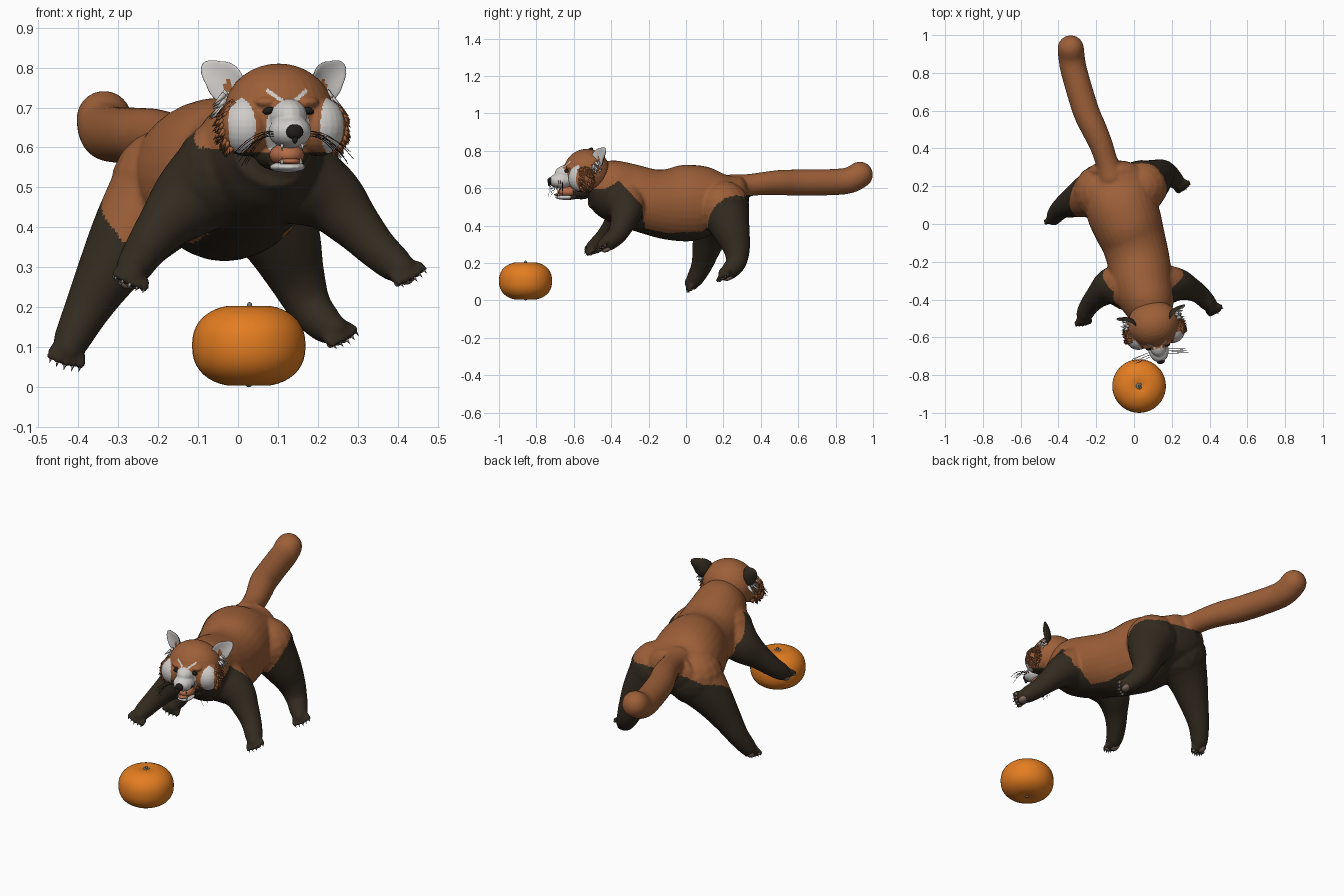
import bpy, bmesh, math, random
from mathutils import Vector, Matrix

random.seed(4)
if "Cube" in bpy.data.objects:
    bpy.data.objects.remove(bpy.data.objects["Cube"])


def material(name, *rgb):
    m = bpy.data.materials.new(name)
    m.use_nodes = True
    m.diffuse_color = (*rgb, 1)
    m.node_tree.nodes["Principled BSDF"].inputs["Base Color"].default_value = (*rgb, 1)
    return m


RUST = material("rust fur", .335, .115, .04)
DARK = material("dark brown fur", .033, .024, .014)
WHITE = material("pale fur", .62, .6, .58)
ORANGE = material("orange peel", .77, .205, .015)
BLACK = material("nose and eye black", .014, .012, .01)
PINK = material("mouth pink", .46, .15, .065)
CLAW = material("claw grey", .28, .26, .24)
PAD = material("paw pad", .2, .14, .11)
STEM = material("stem grey", .17, .17, .13)

HEAD = Matrix.Translation((.102, -.53, .685)) @ Matrix.Rotation(.2, 4, 'Z')
WORLD = Matrix.Identity(4)


def ball(bm, centre, radii, seg=16, turn=WORLD):
    m = Matrix.Translation(centre) @ turn @ Matrix.Diagonal((*radii, 1))
    bmesh.ops.create_uvsphere(bm, u_segments=seg, v_segments=seg // 2 + 2, radius=1, matrix=m)


def aim(direction):
    return Vector(direction).to_track_quat('Z', 'Y').to_matrix().to_4x4()


def cone(bm, base, direction, radius, length):
    """Slim pyramid built directly from its vertices."""
    m = Matrix.Translation(base) @ aim(direction)
    ring = [bm.verts.new(m @ Vector((radius * math.cos(a), radius * math.sin(a), 0)))
            for a in (math.tau * i / 5 for i in range(5))]
    tip = bm.verts.new(m @ Vector((0, 0, length)))
    bm.faces.new(ring[::-1])
    for a, b in zip(ring, ring[1:] + ring[:1]):
        bm.faces.new((a, b, tip))


def spline(points, steps=5):
    """Smooth interpolation through points of any dimension."""
    p = [Vector(q) for q in points]
    p = [p[0] * 2 - p[1]] + p + [p[-1] * 2 - p[-2]]
    out = []
    for a, b, c, d in zip(p, p[1:], p[2:], p[3:]):
        for i in range(steps):
            t = i / steps
            out.append((b * 2 + (c - a) * t + (a * 2 - b * 5 + c * 4 - d) * t ** 2
                        + (b * 3 - a - c * 3 + d) * t ** 3) / 2)
    return out + [p[-2]]


def loft(bm, points, cap=1, seg=24):
    """Round tube along a path of x, y, z and one or two radii, with domed ends."""
    path = spline(points)
    rings = []
    for i, p in enumerate(path):
        before, after = path[max(i - 1, 0)], path[min(i + 1, len(path) - 1)]
        along = (Vector(after[:3]) - Vector(before[:3])).normalized()
        side = along.cross(Vector((0, 0, 1))).normalized()
        up = side.cross(along)
        rings.append([bm.verts.new(Vector(p[:3]) + side * p[3] * math.cos(a) + up * p[-1] * math.sin(a))
                      for a in (math.tau * k / seg for k in range(seg))])
    for r, s in zip(rings, rings[1:]):
        for k in range(seg):
            bm.faces.new((r[k], r[k - 1], s[k - 1], s[k]))
    bm.faces.new(rings[0])
    bm.faces.new(rings[-1][::-1])
    for p in (path[0], path[-1]):
        ball(bm, p[:3], (p[3], p[3] * cap, p[-1]))


def finish(name, bm, mats, frame=WORLD, rule=None, fuse=0):
    """Turn bm into an object, optionally fused into one skin and coloured by a rule."""
    me = bpy.data.meshes.new(name)
    bm.to_mesh(me)
    bm.free()
    ob = bpy.data.objects.new(name, me)
    bpy.context.collection.objects.link(ob)
    if fuse:
        skin = ob.modifiers.new("Skin", 'REMESH')
        skin.mode, skin.voxel_size = 'VOXEL', fuse
        relax = ob.modifiers.new("Relax", 'SMOOTH')
        relax.factor, relax.iterations = .5, 4
        graph = bpy.context.evaluated_depsgraph_get()
        me = bpy.data.meshes.new_from_object(ob.evaluated_get(graph))
        ob.modifiers.clear()
        ob.data = me
    me.materials.clear()
    for m in mats:
        me.materials.append(m)
    for f in me.polygons:
        f.use_smooth = True
        f.material_index = rule(f) if rule else 0
    me.transform(frame)


# Body: torso, tail, four legs and toes fused into one skin
body, claws, pads = bmesh.new(), bmesh.new(), bmesh.new()
TORSO = [(.09, -.49, .62, .11, .12), (.075, -.42, .6, .14, .155), (.045, -.32, .565, .16, .17),
         (.025, -.2, .53, .165, .175), (0, -.1, .515, .17, .19), (-.035, 0, .52, .185, .205),
         (-.07, .1, .53, .19, .19), (-.085, .2, .535, .18, .15), (-.1, .28, .55, .145, .115)]
loft(body, TORSO, .4, 32)
TAIL = [(-.12, .25, .6, .075), (-.145, .33, .615, .06), (-.175, .42, .625, .062), (-.21, .5, .63, .067),
        (-.255, .6, .63, .07), (-.315, .8, .633, .07), (-.33, .88, .645, .07), (-.335, .93, .672, .07)]
loft(body, TAIL)

LEGS = [  # path with radius, then pointing direction of the paw
    ([(-.03, -.33, .54, .13), (-.12, -.33, .47, .1), (-.19, -.38, .4, .066),
      (-.235, -.43, .34, .052), (-.26, -.475, .3, .045), (-.265, -.5, .285, .036)], (-.1, -.8, -.55)),
    ([(.1, -.33, .54, .13), (.22, -.32, .48, .092), (.29, -.34, .41, .066),
      (.345, -.37, .35, .052), (.39, -.415, .31, .045), (.41, -.44, .295, .036)], (.65, -.65, -.4)),
    ([(-.17, .17, .5, .15), (-.26, .14, .39, .108), (-.33, .11, .28, .077),
      (-.38, .085, .19, .057), (-.415, .05, .12, .046), (-.425, .03, .095, .038)], (-.15, -.55, -.8)),
    ([(.04, .2, .5, .14), (.105, .24, .38, .103), (.145, .27, .28, .074),
      (.178, .268, .205, .056), (.215, .235, .16, .047), (.24, .21, .143, .038)], (.65, -.5, -.45))]
for path, direction in LEGS:
    loft(body, path)
    tip, d = Vector(path[-1][:3]), Vector(direction).normalized()
    side = d.cross(Vector((0, 0, 1))).normalized()
    side = (side - side.cross(d) * math.copysign(.55, tip.x)).normalized()
    up = side.cross(d)
    for i in range(-2, 3):
        toe = (d + side * i * .12).normalized()
        root = tip + side * i * .016
        end = root + toe * (.036 - abs(i) * .004)
        ball(body, root.lerp(end, .6), (.0135, .0135, .032), 10, aim(toe))
        cone(claws, end + d * .005, d - up * .5, .006, .021)
        ball(pads, end - up * .008, (.009,) * 3, 8)
    ball(pads, tip - up * .021, (.027, .02, .03), 14, aim(d))

EDGE = [(-1, .58), (-.42, .6), (-.36, .64), (-.235, .51), (-.22, .385), (-.1, .36), (.09, .37),
        (.2, .46), (.315, .56), (.352, .565), (.37, 0), (2, 0)]


def body_rule(f):
    x, y, z = f.center
    for (y0, z0), (y1, z1) in zip(EDGE, EDGE[1:]):
        if y0 <= y < y1:
            edge = z0 + (z1 - z0) * (y - y0) / (y1 - y0)
    if 0 < y < .35:
        edge += 1.3 * max(0, abs(x + .09) - .2)
    return int(z < edge)


finish("body", body, [RUST, DARK], rule=body_rule, fuse=.008)
finish("claws", claws, [CLAW])
finish("paw_pads", pads, [PAD])

# Head: skull, cheeks, muzzle and open jaw fused, with a painted face mask
head = bmesh.new()
ball(head, (0, 0, 0), (.138, .125, .125), 32)
ball(head, (0, -.1, -.005), (.05, .075, .045))
ball(head, (0, -.14, -.045), (.054, .066, .042))
ball(head, (0, -.11, -.134), (.045, .065, .014))
ball(head, (0, -.03, -.1), (.07, .07, .045))
for s in (-1, 1):
    ball(head, (s * .092, -.045, -.032), (.07, .075, .075), 24)
    ball(head, (s * .048, -.095, .028), (.035, .03, .016))


def head_rule(f):
    x, y, z = f.center
    x = abs(x)
    muzzle = y < -.08 and (x / .056) ** 2 + ((z + .04) / .075) ** 2 < 1
    cheek = y < -.065 and ((x - .115) / .032) ** 2 + ((z + .03) / .07) ** 2 < 1
    brow = y < -.05 and .012 < x < .052 and abs(z - .02 - x * .75) < .006
    if muzzle or cheek or brow or (z < -.1 and y < -.1):
        return 2
    return int(z < -.097)


finish("head", head, [RUST, DARK, WHITE], HEAD, head_rule, fuse=.004)

# Nose, eyes and mouth
face = bmesh.new()
ball(face, (0, -.201, -.046), (.022, .014, .019))
ball(face, (0, -.204, -.062), (.007, .008, .014))
for s in (-1, 1):
    ball(face, (s * .05, -.121, .007), (.016, .011, .009), 16, Matrix.Rotation(s * .25, 4, 'Y'))
finish("nose_and_eyes", face, [BLACK], HEAD)
mouth = bmesh.new()
ball(mouth, (0, -.1, -.104), (.044, .06, .03))
ball(mouth, (0, -.135, -.12), (.028, .045, .009))
finish("mouth_and_tongue", mouth, [PINK], HEAD)
teeth = bmesh.new()
for s in (-1, 1):
    cone(teeth, (s * .026, -.17, -.076), (0, 0, -1), .005, .02)
    cone(teeth, (s * .024, -.16, -.126), (0, 0, 1), .005, .017)
finish("teeth", teeth, [WHITE], HEAD)


def ear_rule(f):
    """Dark behind, a rust patch deep in the cup, pale elsewhere."""
    x, y, z = f.center
    if f.normal.y > 0:
        return 1
    return 2 if math.hypot(x, z + .008) < .015 else 0


# Ears: cupped shells drawn out to an upper outer corner
for s, label in ((-1, "right"), (1, "left")):
    ear = bmesh.new()
    ball(ear, (0, 0, 0), (1, 1, 1), 28)
    for v in ear.verts:
        x, y, z = v.co
        corner = max(0, s * x) * max(0, z)
        v.co = (x * .05 + s * (.008 * z + .035 * corner),
                y * .01 + .022 * (1 - x * x) * (1 - .5 * z * z), z * .056 + .03 * corner)
    turn = Matrix.Rotation(s * .5, 4, 'Z') @ Matrix.Rotation(s * .1, 4, 'Y')
    shell = Matrix.Translation((s * .13, .03, .075)) @ turn
    finish(label + "_ear", ear, [WHITE, DARK, RUST], HEAD @ shell, ear_rule)

# Shaggy tufts on the cheeks and pale fringe below the ears
tufts, fringe = bmesh.new(), bmesh.new()
for s in (-1, 1):
    for i in range(120):
        d = Vector((random.uniform(.5, 1), random.uniform(-.35, .7), random.uniform(-.85, .95))).normalized()
        p = Vector((s * (.092 + .067 * d.x), -.045 + .071 * d.y, -.032 + .071 * d.z))
        cone(tufts, p, (s * d.x * .5, d.y * .6 + .15, d.z * .4 - .5), .008, random.uniform(.018, .03))
    for i in range(12):
        p = Vector((s * random.uniform(.125, .14), random.uniform(0, .05), random.uniform(.01, .055)))
        cone(fringe, p, (s * .7, random.uniform(-.3, .3), -.6), .009, random.uniform(.03, .05))
finish("cheek_tufts", tufts, [RUST], HEAD)
finish("ear_fringe", fringe, [WHITE], HEAD)

# Whiskers: thin drooping curves
curve = bpy.data.curves.new("whiskers", 'CURVE')
curve.dimensions, curve.bevel_depth, curve.bevel_resolution = '3D', .0008, 0
for s in (-1, 1):
    for i in range(9):
        reach, drop = random.uniform(.07, .12), random.uniform(.035, .1)
        line = curve.splines.new('POLY')
        line.points.add(6)
        for k, point in enumerate(line.points):
            t = k / 6
            point.co = (s * (.04 + reach * t), -.165 + .012 * (i % 3) - .02 * t,
                        -.045 - .006 * (i // 3) + .012 * t - drop * t * t, 1)
curve.materials.append(DARK)
whiskers = bpy.data.objects.new("whiskers", curve)
whiskers.matrix_world = HEAD
bpy.context.collection.objects.link(whiskers)

# Mandarin: squashed ball with dimpled poles, plus stem and navel
fruit = bmesh.new()
ball(fruit, (0, 0, 0), (1, 1, 1), 40)
for v in fruit.verts:
    flat = math.hypot(v.co.x, v.co.y)
    wide = .142 * flat ** .8 / flat if flat > .001 else 0
    tall = math.copysign(abs(v.co.z) ** .86, v.co.z) * (.104 - .012 * math.exp(-(flat / .16) ** 2))
    v.co = (v.co.x * wide, v.co.y * wide, tall)
SPOT = Matrix.Translation((.027, -.858, .104))
finish("mandarin", fruit, [ORANGE], SPOT)
stem = bmesh.new()
ball(stem, (0, 0, .094), (.018, .018, .005), 10)
ball(stem, (.002, 0, .1), (.007, .007, .009), 10)
ball(stem, (0, 0, -.097), (.008, .008, .007), 10)
finish("mandarin_stem", stem, [STEM], SPOT)
